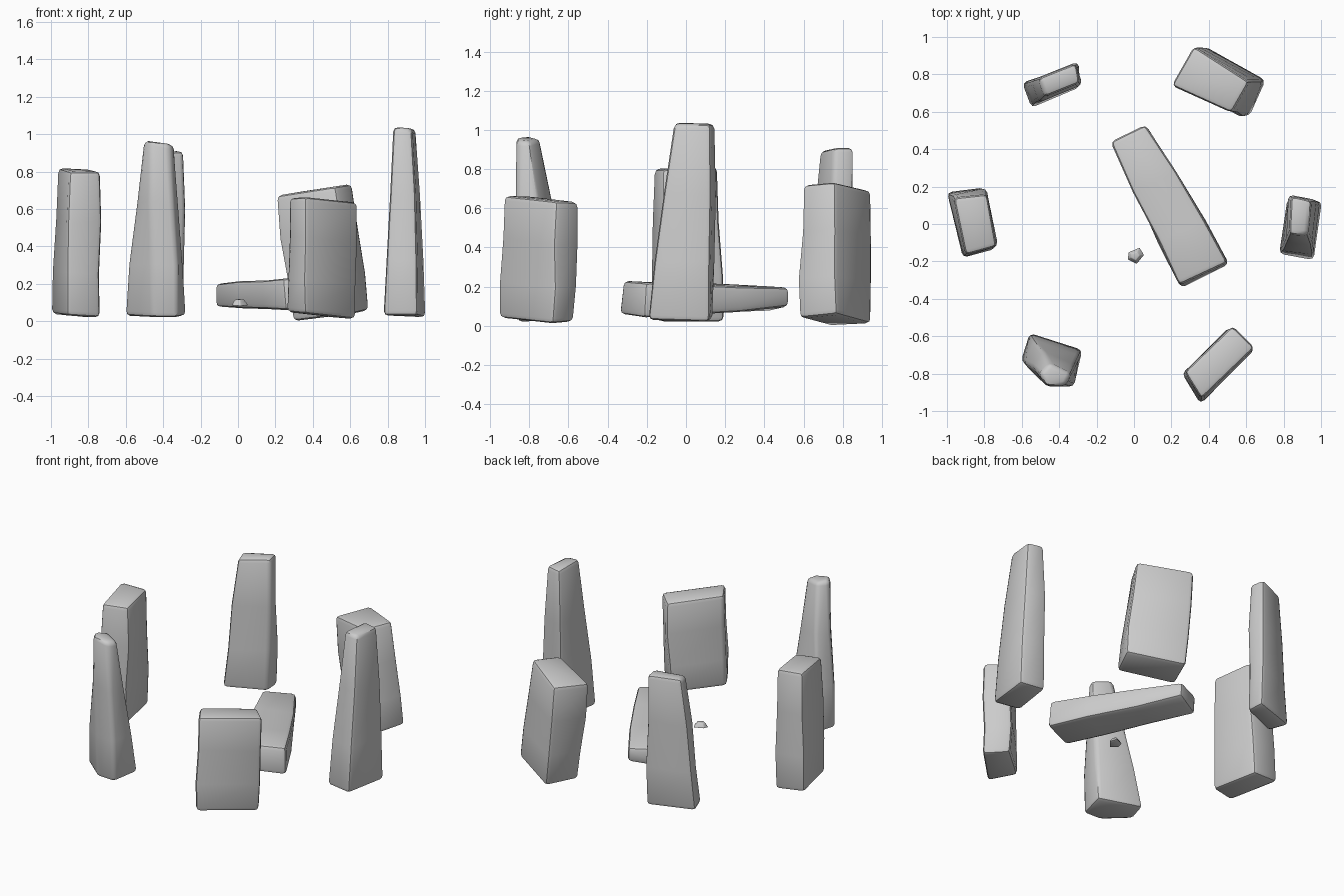
import bpy, bmesh, math, random
from mathutils import Vector

random.seed(4)


def stone(name, start, end, bulge=1.04, bevel=0.025, rough=0.008):
    """Loft a rough block between two end outlines, then round its corners."""
    start = [Vector(p) for p in start]
    end = [Vector(p) for p in end]
    n = len(start)
    bm = bmesh.new()
    rings = []
    for t in (0, 0.3, 0.65, 1):
        pts = [a.lerp(b, t) for a, b in zip(start, end)]
        if 0 < t < 1:
            mid = sum(pts, Vector()) / n
            pts = [mid + (p - mid) * bulge
                   + Vector([random.uniform(-rough, rough) for _ in range(3)])
                   for p in pts]
        rings.append([bm.verts.new(p) for p in pts])
    for lo, hi in zip(rings, rings[1:]):
        for i in range(n):
            j = (i + 1) % n
            bm.faces.new((lo[i], lo[j], hi[j], hi[i]))
    bm.faces.new(rings[0][::-1])
    bm.faces.new(rings[-1])
    bmesh.ops.recalc_face_normals(bm, faces=bm.faces)
    corners = [e for e in bm.edges if e.calc_face_angle(0) > 0.5]
    bmesh.ops.bevel(bm, geom=corners, offset=bevel, offset_type='OFFSET',
                    segments=2, profile=0.5, affect='EDGES', clamp_overlap=True)
    mesh = bpy.data.meshes.new(name)
    bm.to_mesh(mesh)
    bm.free()
    obj = bpy.data.objects.new(name, mesh)
    bpy.context.collection.objects.link(obj)
    bpy.ops.object.select_all(action='DESELECT')
    obj.select_set(True)
    bpy.context.view_layer.objects.active = obj
    bpy.ops.object.shade_smooth_by_angle(angle=math.radians(40))
    return obj


# Ring of six standing stones
stone("west_stone",
      [(-.915, -.175, .03), (-.735, -.125, .02), (-.80, .195, .02), (-1.0, .17, .04)],
      [(-.90, -.165, .80), (-.735, -.12, .80), (-.785, .16, .81), (-.965, .14, .82)], 1.01)
stone("east_stone",
      [(.775, -.16, .03), (.96, -.195, .03), (1.005, .12, .02), (.82, .135, .03)],
      [(.83, -.055, 1.04), (.93, -.06, 1.03), (.95, .125, 1.03), (.84, .15, 1.03)], 1.06)
stone("south_west_stone",
      [(-.605, -.73, .03), (-.45, -.855, .02), (-.32, -.86, .02), (-.275, -.67, .03), (-.56, -.58, .03)],
      [(-.51, -.80, .96), (-.47, -.865, .97), (-.365, -.865, .945), (-.335, -.80, .94), (-.45, -.745, .96)], 1.04)
stone("north_west_stone",
      [(-.55, .62, .03), (-.29, .73, .03), (-.30, .855, .03), (-.60, .755, .03)],
      [(-.48, .68, .89), (-.29, .755, .91), (-.31, .86, .91), (-.51, .78, .90)], 1.04)
stone("north_east_stone",
      [(.29, .73, .0), (.62, .575, .04), (.705, .77, .06), (.38, .95, .01)],
      [(.20, .74, .67), (.52, .595, .72), (.615, .76, .735), (.32, .95, .69)], 1.04)
stone("south_east_stone",
      [(.255, -.80, .05), (.36, -.96, .04), (.635, -.68, .01), (.51, -.57, .02)],
      [(.27, -.79, .66), (.36, -.935, .665), (.645, -.66, .635), (.525, -.545, .63)], 1.02)

# Fallen slab in the middle
stone("fallen_slab",
      [(.255, -.345, .06), (.51, -.215, .04), (.50, -.205, .22), (.24, -.325, .23)],
      [(-.125, .435, .075), (.065, .53, .10), (.06, .53, .195), (-.125, .44, .20)], 1.05)

# Small loose chip beside the slab
stone("stone_chip",
      [(-.035, -.19, .085), (.015, -.215, .08), (.055, -.165, .085), (.03, -.125, .09), (-.03, -.15, .09)],
      [(-.015, -.18, .115), (.01, -.195, .115), (.03, -.17, .12), (.015, -.15, .12), (-.015, -.16, .115)],
      1.0, 0.004, 0.001)
